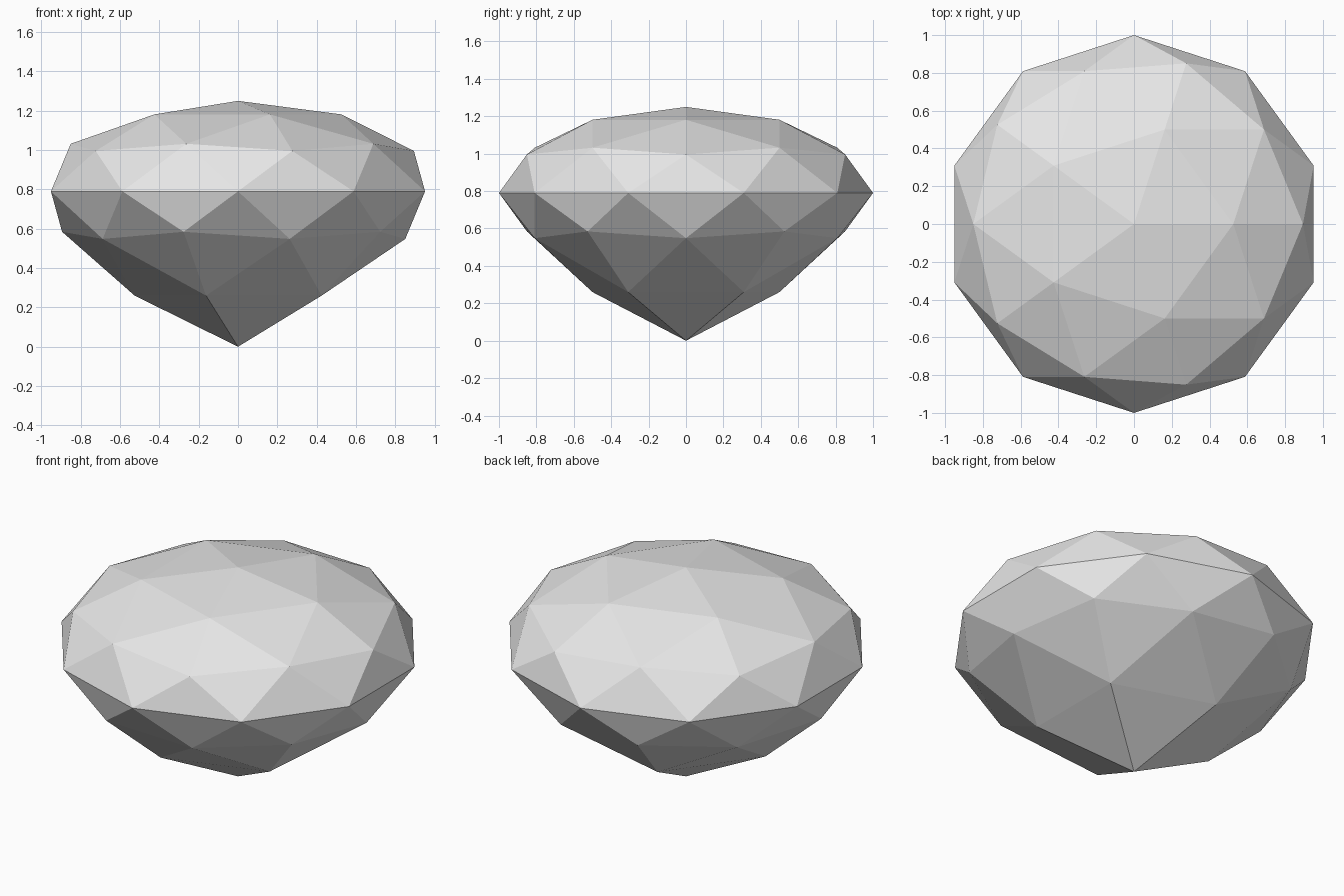
import bpy

cube = bpy.data.objects.get("Cube")
if cube:
    bpy.data.objects.remove(cube, do_unlink=True)

GIRDLE = 0.79    # height of the widest ring
FLATTEN = 0.46   # vertical squash of the sphere

# Plain stone material
stone = bpy.data.materials.new("light_grey")
stone.use_nodes = True
colour = (0.8, 0.8, 0.8, 1.0)
stone.diffuse_color = colour
stone.node_tree.nodes["Principled BSDF"].inputs["Base Color"].default_value = colour

# Faceted gem from a squashed icosphere
bpy.ops.mesh.primitive_ico_sphere_add(subdivisions=2, radius=1, location=(0, 0, 0))
gem = bpy.context.object
gem.name = "faceted_gem"
gem.data.name = "faceted_gem"
gem.data.materials.append(stone)

# Pull the lowest ring and the tip down into a point
for v in gem.data.vertices:
    z = v.co.z
    if z < -0.95:
        v.co.z = 0.0
    elif z < -0.7:
        v.co.z = 0.26
    else:
        v.co.z = GIRDLE + FLATTEN * z

for face in gem.data.polygons:
    face.use_smooth = False
gem.data.update()
